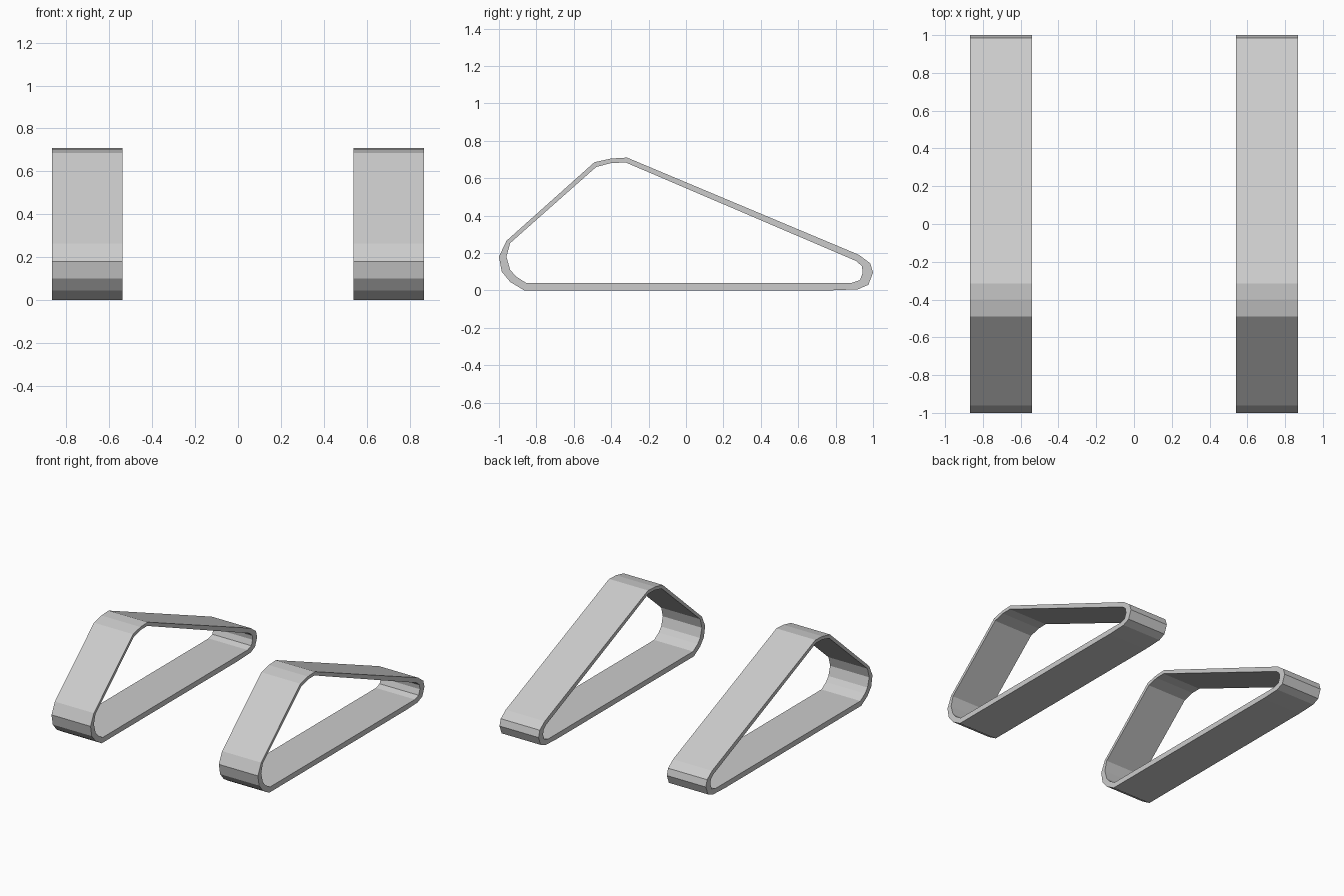
import bpy, bmesh

if "Cube" in bpy.data.objects:
    bpy.data.objects.remove(bpy.data.objects["Cube"])

# Side profile (y, z) of the belt: outer and matching inner loop
outer = [(-0.315, 0.71), (-0.40, 0.705), (-0.49, 0.685), (-0.96, 0.265),
         (-1.0, 0.18), (-0.985, 0.10), (-0.94, 0.045), (-0.865, 0.0),
         (0.77, 0.0), (0.92, 0.006), (0.975, 0.03), (1.0, 0.095),
         (0.985, 0.145), (0.925, 0.19)]
inner = [(-0.32, 0.683), (-0.395, 0.682), (-0.48, 0.66), (-0.94, 0.253),
         (-0.96, 0.18), (-0.94, 0.11), (-0.91, 0.075), (-0.855, 0.04),
         (0.77, 0.04), (0.885, 0.04), (0.93, 0.055), (0.945, 0.095),
         (0.94, 0.13), (0.91, 0.157)]


def make_track(name, x0, x1):
    """Hollow closed belt spanning x0 to x1."""
    bm = bmesh.new()
    loops = [[bm.verts.new((x, y, z)) for y, z in prof]
             for prof, x in ((outer, x0), (outer, x1), (inner, x1), (inner, x0))]
    n = len(outer)
    for k in range(4):
        a, b = loops[k], loops[(k + 1) % 4]
        for i in range(n):
            j = (i + 1) % n
            bm.faces.new((a[i], a[j], b[j], b[i]))
    bmesh.ops.recalc_face_normals(bm, faces=bm.faces)
    mesh = bpy.data.meshes.new(name)
    bm.to_mesh(mesh)
    bm.free()
    bpy.context.collection.objects.link(bpy.data.objects.new(name, mesh))


# One track belt on each side
make_track("left_track", -0.867, -0.539)
make_track("right_track", 0.539, 0.867)
